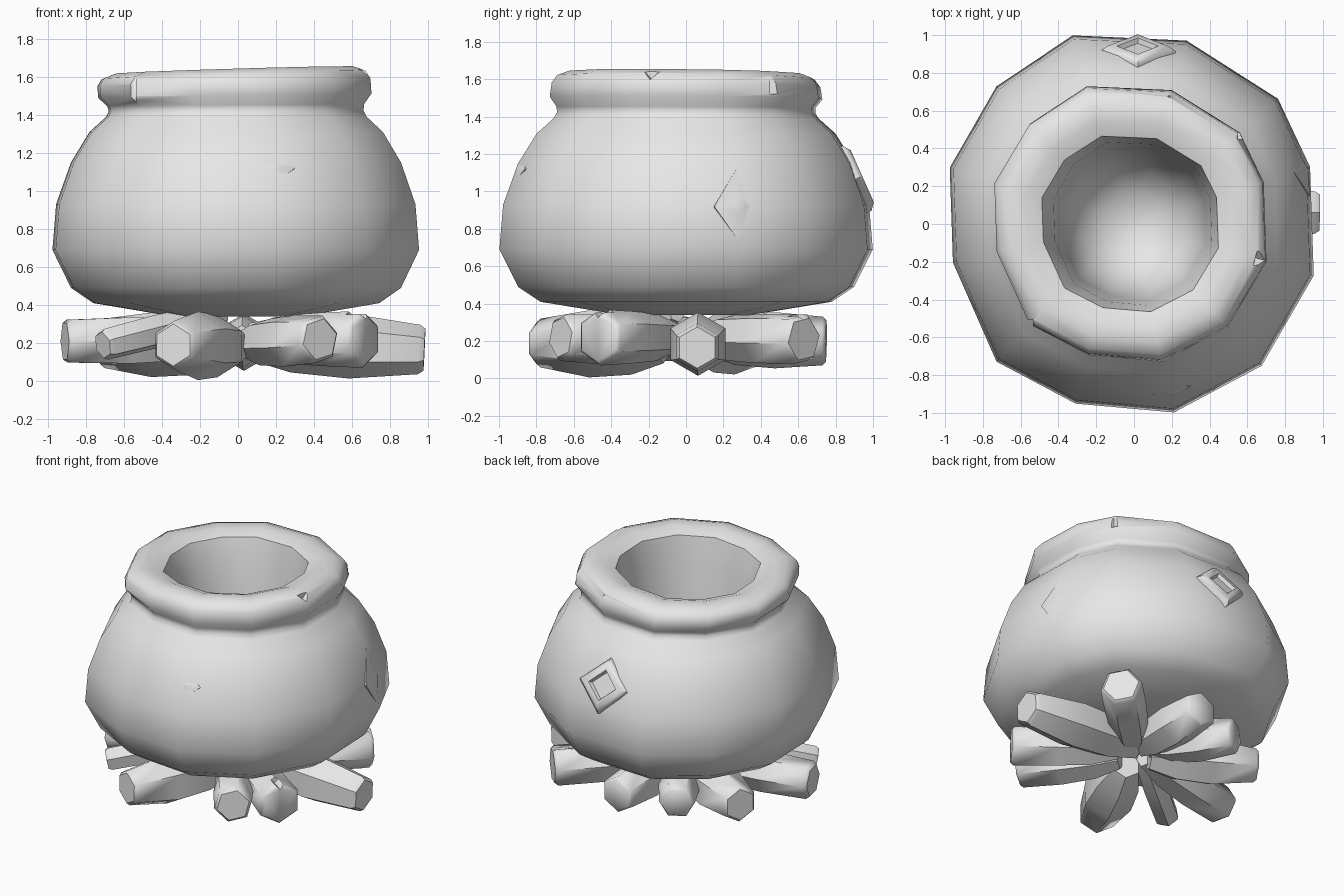
import bpy, bmesh, math
from mathutils import Vector, Matrix

if "Cube" in bpy.data.objects:
    bpy.data.objects.remove(bpy.data.objects["Cube"], do_unlink=True)

grey = bpy.data.materials.new("plain_grey")
grey.use_nodes = True
COLOUR = (0.8, 0.8, 0.8, 1)
grey.diffuse_color = COLOUR
grey.node_tree.nodes["Principled BSDF"].inputs["Base Color"].default_value = COLOUR


def finish(name, bm, angle=None):
    bmesh.ops.recalc_face_normals(bm, faces=bm.faces)
    me = bpy.data.meshes.new(name)
    bm.to_mesh(me)
    bm.free()
    me.materials.append(grey)
    ob = bpy.data.objects.new(name, me)
    bpy.context.collection.objects.link(ob)
    if angle:
        smooth(ob, angle)
    return ob


def smooth(ob, angle):
    bpy.ops.object.select_all(action="DESELECT")
    ob.select_set(True)
    bpy.context.view_layer.objects.active = ob
    bpy.ops.object.shade_smooth_by_angle(angle=math.radians(angle))


def skin(bm, rings):
    """Bridge equal rings of points and cap both ends."""
    loops = [[bm.verts.new(p) for p in ring] for ring in rings]
    n = len(loops[0])
    for a, b in zip(loops, loops[1:]):
        for i in range(n):
            j = (i + 1) % n
            bm.faces.new((a[i], a[j], b[j], b[i]))
    bm.faces.new(loops[0])
    bm.faces.new(loops[-1])


def carve(ob, loc, size, roll, turn):
    """Chip a small wedge out of an object."""
    bm = bmesh.new()
    bmesh.ops.create_cube(bm, size=1)
    bm.transform(Matrix.Translation(loc) @ Matrix.Rotation(math.radians(turn), 4, "Z")
                 @ Matrix.Rotation(math.radians(roll), 4, "X") @ Matrix.Diagonal((*size, 1)))
    cutter = finish("chip_cutter", bm)
    cutter.hide_render = True
    mod = ob.modifiers.new("chip", "BOOLEAN")
    mod.operation, mod.solver, mod.object = "DIFFERENCE", "EXACT", cutter
    bpy.context.view_layer.objects.active = ob
    bpy.ops.object.modifier_apply(modifier=mod.name)
    bpy.data.objects.remove(cutter, do_unlink=True)


# Cauldron: uneven twelve-sided lathe, outside then the narrow well inside
CORNERS = [(-78, 1.02), (-48, 1.01), (-16, .99), (18, .98), (41, 1.01), (74, 1.01),
           (108, 1.05), (135, 1.03), (163, 1.02), (192, .98), (225, 1.03), (252, 1.0)]
PROFILE = [(.35, .34), (.78, .41), (.9, .49), (1, .69), (.98, .93), (.9, 1.15),
           (.8, 1.31), (.71, 1.39), (.695, 1.42), (.7, 1.45), (.745, 1.5), (.745, 1.57),
           (.72, 1.61), (.65, 1.635), (.57, 1.63), (.485, 1.6), (.435, 1.42), (.4, 1.1),
           (.37, .85), (.29, .68), (.17, .58), (.04, .55)]


def pot_ring(r, z):
    ring = []
    lean = max(0, min(1, (z - 1.4) / .2))
    for a, s in CORNERS:
        x = r * s * math.cos(math.radians(a))
        y = r * s * math.sin(math.radians(a)) * (1 - .04 * lean)
        ring.append((x - .015 * lean, y, z + lean * (.03 * x - .012 * y)))
    return ring


bm = bmesh.new()
skin(bm, [pot_ring(r, z) for r, z in PROFILE])
cauldron = finish("cauldron", bm)
for chip in [((-.59, -.56, 1.55), (.11, .11, .22), 0, 0),
             ((.6, .5, 1.58), (.1, .1, .12), 0, 0),
             ((.72, -.2, 1.64), (.16, .06, .06), 45, -15),
             ((.2, .72, 1.62), (.1, .04, .04), 45, 74)]:
    carve(cauldron, *chip)
smooth(cauldron, 48)


# Diamond patches on the belly
def diamond(name, loc, normal, half_w, half_h, depth, top, recess=0):
    n = Vector(normal).normalized()
    side = Vector((0, 0, 1)).cross(n).normalized()
    up = n.cross(side)

    def ring(s, d):
        return [Vector(loc) + side * half_w * s * c + up * half_h * s * k + n * d
                for c, k in ((1, 0), (0, 1), (-1, 0), (0, -1))]
    rings = [ring(1, -.06), ring(1, 0), ring(top, depth)]
    if recess:
        rings += [ring(top - .25, depth), ring(top - .32, depth - recess)]
    bm = bmesh.new()
    skin(bm, rings)
    finish(name, bm, 50)


diamond("back_patch", (.02, .915, 1.07), (0, .9, .4), .2, .19, .03, .8, .025)
diamond("side_patch", (.888, .285, .92), (.94, .3, .2), .14, .21, .028, .2)
diamond("front_patch", (.2, -.882, 1.12), (.18, -.9, .46), .1, .08, .022, .2)


# Firewood: chunky six-sided logs radiating from the middle
def log(name, end, inner, r_end, r_mid, twist):
    tip, root = Vector(end), Vector(inner)
    axis = (root - tip).normalized()
    side = axis.cross(Vector((0, 0, 1))).normalized()
    up = side.cross(axis)
    rings = []
    for t, r in ((0, r_end * .85), (.03, r_end), (.42, r_mid), (.75, r_mid * .9), (1, r_mid * .55)):
        c = tip.lerp(root, t)
        rings.append([c + (side * math.cos(a) + up * math.sin(a)) * r
                      for a in (math.radians(60 * i + twist) for i in range(6))])
    bm = bmesh.new()
    skin(bm, rings)
    return finish(name, bm)


LOGS = [((.98, .06, .165), (.05, .07, .21), .13, .17, 30),
        ((.64, .63, .21), (.08, .08, .22), .14, .14, 10),
        ((.04, .75, .2), (.02, .1, .21), .13, .15, 30),
        ((-.36, .62, .2), (-.05, .1, .22), .12, .14, 0),
        ((-.72, .4, .2), (-.08, .06, .18), .13, .17, 30),
        ((-.91, -.17, .21), (-.1, 0, .22), .13, .14, 0),
        ((-.71, -.5, .19), (-.08, -.05, .35), .085, .09, 20),
        ((-.34, -.8, .19), (-.03, -.12, .18), .13, .18, 30),
        ((.43, -.67, .22), (.04, -.1, .2), .13, .14, 15),
        ((.67, -.47, .22), (.1, -.05, .22), .15, .14, 30)]
for i, spec in enumerate(LOGS):
    piece = log(f"log_{i + 1}", *spec)
    if i in (1, 9):  # split ends
        x, y, z = spec[0]
        carve(piece, (x, y, z + .14), (.22, .05, .05), 45, math.degrees(math.atan2(y, x)))
    smooth(piece, 50)
